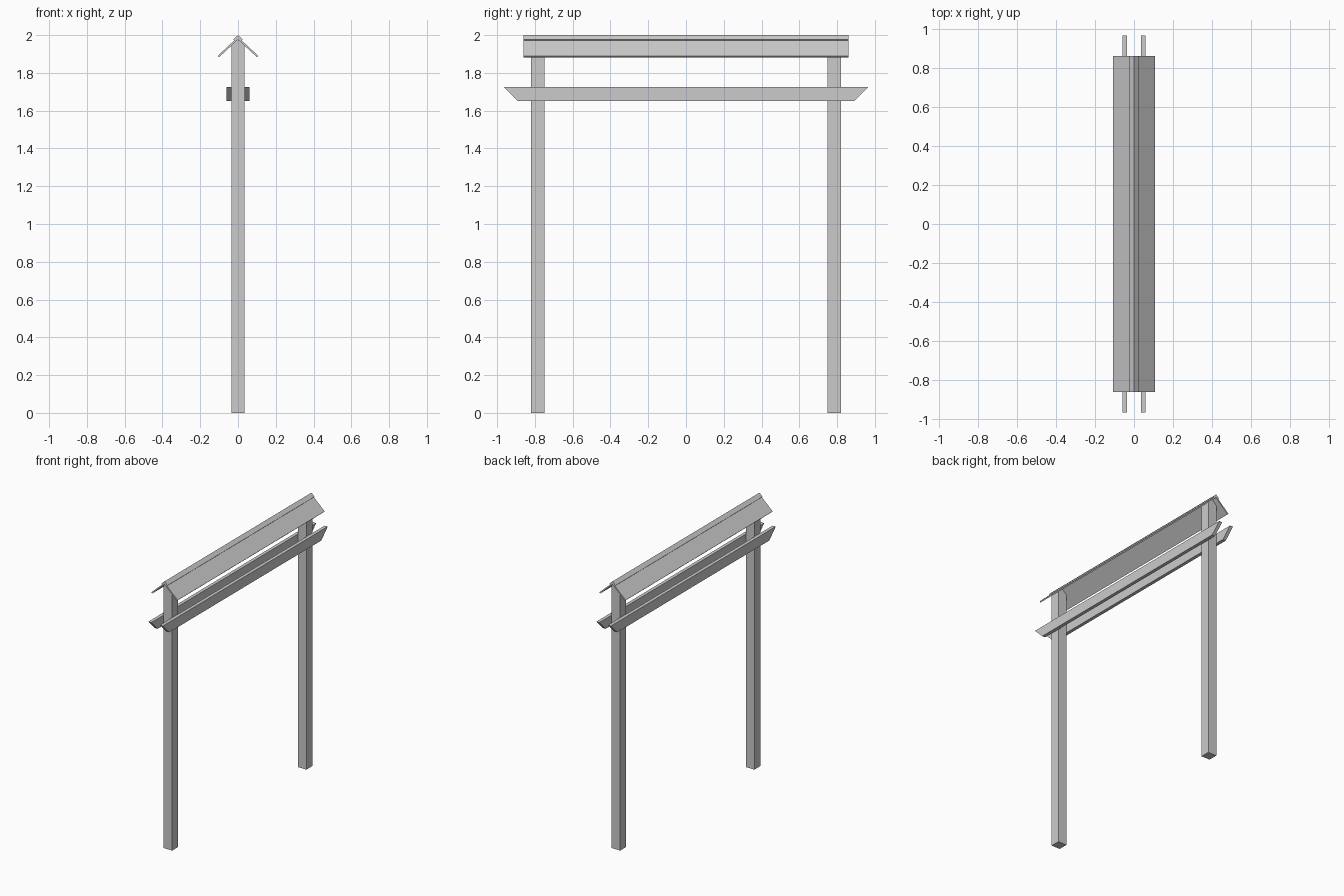
import bpy
import bmesh

cube = bpy.data.objects.get("Cube")
if cube:
    bpy.data.objects.remove(cube, do_unlink=True)

# Single plain grey finish
grey = bpy.data.materials.new("light_grey")
grey.use_nodes = True
colour = (0.6, 0.6, 0.6, 1)
grey.diffuse_color = colour
grey.node_tree.nodes["Principled BSDF"].inputs["Base Color"].default_value = colour


def extrude_profile(name, points, offset):
    """Extrude a closed outline of 3D points along an offset vector."""
    bm = bmesh.new()
    face = bm.faces.new([bm.verts.new(p) for p in points])
    result = bmesh.ops.extrude_face_region(bm, geom=[face], use_keep_orig=True)
    moved = [v for v in result["geom"] if isinstance(v, bmesh.types.BMVert)]
    bmesh.ops.translate(bm, verts=moved, vec=offset)
    bmesh.ops.recalc_face_normals(bm, faces=bm.faces)
    mesh = bpy.data.meshes.new(name)
    bm.to_mesh(mesh)
    bm.free()
    mesh.materials.append(grey)
    obj = bpy.data.objects.new(name, mesh)
    bpy.context.collection.objects.link(obj)
    return obj


SLOPE = 0.93
POST = 0.035
ROOF_Y = 0.86


def gable(name, apex, half_width, thickness):
    """Folded sheet: an inverted V running the length of the roof."""
    t = thickness * 0.68   # shift of the sheet's edge, square to the slope
    h = thickness * 1.37   # vertical thickness at the fold
    edge_z = apex - SLOPE * half_width
    outline = [(0, apex), (half_width, edge_z), (half_width - t, edge_z - t * 1.07),
               (0, apex - h), (t - half_width, edge_z - t * 1.07), (-half_width, edge_z)]
    points = [(x, -ROOF_Y, z) for x, z in outline]
    return extrude_profile(name, points, (0, 2 * ROOF_Y, 0))


# Roof sheet and its ridge cap
gable("roof_boards", 1.99, 0.108, 0.01)
gable("ridge_cap", 2.0, 0.025, 0.008)

# Posts, with peaked tops that fit under the roof
peak = 1.98
shoulder = peak - SLOPE * POST
for name, y in (("front_post", -0.82), ("back_post", 0.75)):
    outline = [(-POST, 0), (POST, 0), (POST, shoulder), (0, peak), (-POST, shoulder)]
    extrude_profile(name, [(x, y, z) for x, z in outline], (0, 2 * POST, 0))

# Cross beams with slanted ends, one on each face of the posts
for name, x in (("left_beam", POST), ("right_beam", -0.06)):
    outline = [(-0.89, 1.65), (0.89, 1.65), (0.965, 1.725), (-0.965, 1.725)]
    extrude_profile(name, [(x, y, z) for y, z in outline], (0.025, 0, 0))
